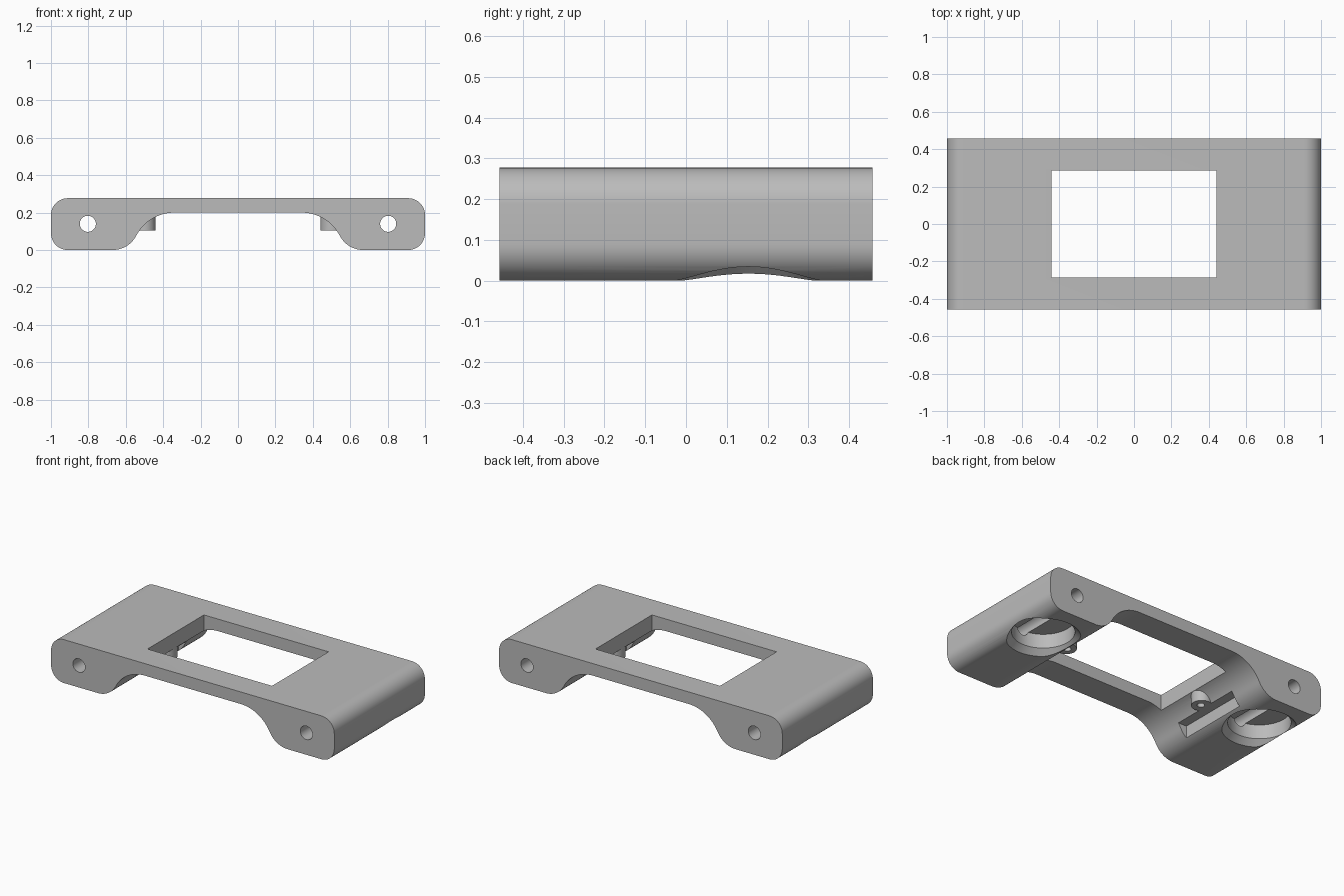
import bpy, bmesh
from math import cos, sin, pi, atan2

if "Cube" in bpy.data.objects:
    bpy.data.objects.remove(bpy.data.objects["Cube"])

WIDTH, DEPTH, HEIGHT = 2.0, 0.914, 0.277
CORNER = 0.09
SEAT_Z = 0.105

grey = bpy.data.materials.new("plain_grey")
grey.use_nodes = True
colour = (0.5, 0.5, 0.5, 1)
grey.diffuse_color = colour
grey.node_tree.nodes["Principled BSDF"].inputs["Base Color"].default_value = colour


def arc(cx, cz, r, start, end, n):
    return [(cx + r * cos(start + (end - start) * i / n),
             cz + r * sin(start + (end - start) * i / n)) for i in range(n + 1)]


def finish(name, bm):
    bmesh.ops.recalc_face_normals(bm, faces=bm.faces)
    mesh = bpy.data.meshes.new(name)
    bm.to_mesh(mesh)
    bm.free()
    mesh.materials.append(grey)
    obj = bpy.data.objects.new(name, mesh)
    bpy.context.collection.objects.link(obj)
    return obj


def extrude_profile(name, points, depth):
    bm = bmesh.new()
    face = bm.faces.new([bm.verts.new((x, -depth / 2, z)) for x, z in points])
    moved = bmesh.ops.extrude_face_region(bm, geom=[face])["geom"]
    bmesh.ops.translate(bm, vec=(0, depth, 0),
                        verts=[v for v in moved if isinstance(v, bmesh.types.BMVert)])
    return finish(name, bm)


def box(name, x0, x1, y0, y1, z0, z1):
    return extrude_profile(name, [(x0, z0), (x1, z0), (x1, z1), (x0, z1)], y1 - y0)


def revolve(name, x, y, rings, n=64):
    """Closed solid around a vertical axis from (radius, z) rings."""
    bm = bmesh.new()
    loops = [[bm.verts.new((x + r * cos(2 * pi * i / n), y + r * sin(2 * pi * i / n), z))
              for i in range(n)] for r, z in rings]
    bm.faces.new(loops[0])
    bm.faces.new(loops[-1])
    for a, b in zip(loops, loops[1:]):
        for i in range(n):
            j = (i + 1) % n
            bm.faces.new((a[i], a[j], b[j], b[i]))
    return finish(name, bm)


def combine(target, tool, operation):
    mod = target.modifiers.new(tool.name, 'BOOLEAN')
    mod.operation = operation
    mod.solver = 'EXACT'
    mod.object = tool
    bpy.context.view_layer.objects.active = target
    bpy.ops.object.modifier_apply(modifier=mod.name)
    bpy.data.objects.remove(tool)


# Arched bridge profile: the right half, then its mirror image
arch_x, arch_z, arch_r = 0.34, -0.03, 0.23
foot_x, foot_r = 0.67, 0.142
lean = atan2(foot_r - arch_z, foot_x - arch_x)
half = (arc(arch_x, arch_z, arch_r, pi / 2, lean, 16)
        + arc(foot_x, foot_r, foot_r, pi + lean, 1.5 * pi, 14)[1:]
        + arc(1 - CORNER, CORNER, CORNER, -pi / 2, 0, 12)
        + arc(1 - CORNER, HEIGHT - CORNER, CORNER, 0, pi / 2, 12))
bracket = extrude_profile("bracket_body", half + [(-x, z) for x, z in reversed(half)], DEPTH)

# Central window
combine(bracket, box("window_cutter", -0.44, 0.44, -0.285, 0.285, -0.1, 0.4), 'DIFFERENCE')

for side in (1, -1):
    # Screw boss under the arch
    combine(bracket, revolve("screw_boss", side * 0.501, 0,
                             [(0.06, SEAT_Z), (0.06, 0.24)], 40), 'UNION')
    # Flat seat cut in the sloping foot
    xs = sorted((side * 0.4, side * 0.585))
    combine(bracket, box("seat_cutter", *xs, -0.235, 0.235, -0.1, SEAT_Z), 'DIFFERENCE')
    # Blind screw hole
    combine(bracket, revolve("screw_cutter", side * 0.495, 0,
                             [(0.022, 0.05), (0.022, 0.22)], 32), 'DIFFERENCE')
    # Chamfered round pocket in the underside
    combine(bracket, revolve("pocket_cutter", side * 0.8, 0.153,
                             [(0.235, -0.02), (0.18, 0.035), (0.18, 0.125)]), 'DIFFERENCE')
    # Rod hole running front to back
    rod = extrude_profile("rod_cutter", arc(side * 0.803, 0.14, 0.043, 0, 2 * pi, 40)[:-1], 1.2)
    combine(bracket, rod, 'DIFFERENCE')

bpy.ops.object.select_all(action='DESELECT')
bracket.select_set(True)
bpy.context.view_layer.objects.active = bracket
bpy.ops.object.shade_smooth_by_angle(angle=pi / 6)
